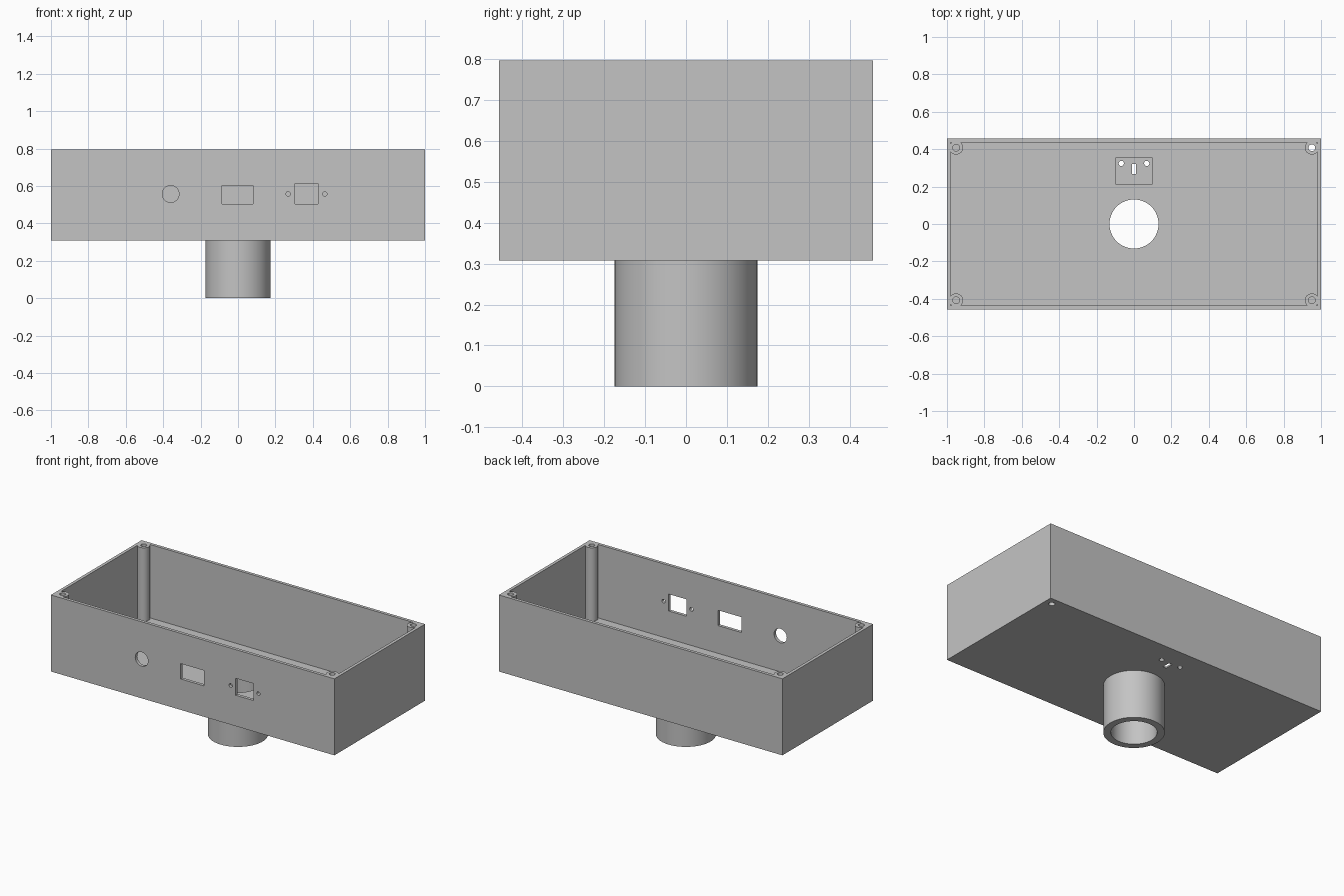
import bpy
import math

if "Cube" in bpy.data.objects:
    bpy.data.objects.remove(bpy.data.objects["Cube"], do_unlink=True)

grey = bpy.data.materials.new("plain grey")
grey.use_nodes = True
grey.diffuse_color = (0.55, 0.55, 0.55, 1)
grey.node_tree.nodes["Principled BSDF"].inputs["Base Color"].default_value = grey.diffuse_color

# Main dimensions
HALF_X, HALF_Y = 1.0, 0.457
BASE, TOP = 0.307, 0.795
WALL = 0.02
FLOOR = BASE + WALL
POST_X, POST_Y = 0.951, 0.408
PORT_Z = 0.557


def box(name, x0, x1, y0, y1, z0, z1):
    bpy.ops.mesh.primitive_cube_add(size=1, location=((x0 + x1) / 2, (y0 + y1) / 2, (z0 + z1) / 2))
    ob = bpy.context.object
    ob.name = name
    ob.scale = (x1 - x0, y1 - y0, z1 - z0)
    bpy.ops.object.transform_apply(location=True, rotation=False, scale=True)
    ob.data.materials.append(grey)
    return ob


def cylinder(name, x, y, z0, z1, radius, sides=32):
    bpy.ops.mesh.primitive_cylinder_add(vertices=sides, radius=radius, depth=z1 - z0,
                                        location=(x, y, (z0 + z1) / 2))
    ob = bpy.context.object
    ob.name = name
    ob.data.materials.append(grey)
    return ob


def front_hole(name, x, radius):
    ob = cylinder(name, x, -HALF_Y, PORT_Z - 0.05, PORT_Z + 0.05, radius)
    ob.rotation_euler.x = math.pi / 2
    return ob


def combine(target, tool, operation):
    mod = target.modifiers.new(tool.name, "BOOLEAN")
    mod.operation = operation
    mod.solver = "EXACT"
    mod.object = tool
    tool.hide_render = True
    bpy.context.view_layer.update()
    bpy.context.view_layer.objects.active = target
    bpy.ops.object.modifier_apply(modifier=mod.name)
    bpy.data.objects.remove(tool, do_unlink=True)


# Open tray
case = box("enclosure", -HALF_X, HALF_X, -HALF_Y, HALF_Y, BASE, TOP)
combine(case, box("cavity", -HALF_X + WALL, HALF_X - WALL, -HALF_Y + WALL, HALF_Y - WALL,
                  FLOOR, TOP + 0.1), "DIFFERENCE")

# Corner screw posts, one drilled right through the floor
for sx in (-1, 1):
    for sy in (-1, 1):
        x, y = sx * POST_X, sy * POST_Y
        combine(case, cylinder("post", x, y, BASE + 0.01, TOP, 0.037), "UNION")
        bottom = BASE - 0.1 if sx > 0 and sy > 0 else FLOOR
        combine(case, cylinder("screw_hole", x, y, bottom, TOP + 0.1, 0.018), "DIFFERENCE")

# Neck tube under the floor, with its bore
combine(case, cylinder("neck", 0, 0, 0, BASE + 0.01, 0.174, 96), "UNION")
combine(case, cylinder("bore", 0, 0, -0.1, FLOOR + 0.1, 0.131, 96), "DIFFERENCE")

# Switch pocket in the floor, with slot and screw holes
combine(case, box("pocket", -0.1, 0.1, 0.213, 0.354, BASE + 0.01, FLOOR + 0.05), "DIFFERENCE")
combine(case, box("slot", -0.012, 0.012, 0.268, 0.322, BASE - 0.1, FLOOR), "DIFFERENCE")
for x in (-0.068, 0.068):
    combine(case, cylinder("pocket_hole", x, 0.324, BASE - 0.1, FLOOR, 0.014), "DIFFERENCE")

# Front wall openings
for x0, x1, z0, z1 in ((-0.085, 0.08, 0.504, 0.602), (0.304, 0.428, 0.504, 0.612)):
    combine(case, box("port", x0, x1, -HALF_Y - 0.05, -HALF_Y + 0.05, z0, z1), "DIFFERENCE")
for x, radius in ((-0.36, 0.045), (0.268, 0.012), (0.464, 0.012)):
    combine(case, front_hole("round_port", x, radius), "DIFFERENCE")

bpy.ops.object.select_all(action="DESELECT")
case.select_set(True)
bpy.context.view_layer.objects.active = case
bpy.ops.object.shade_smooth_by_angle(angle=math.radians(30))
